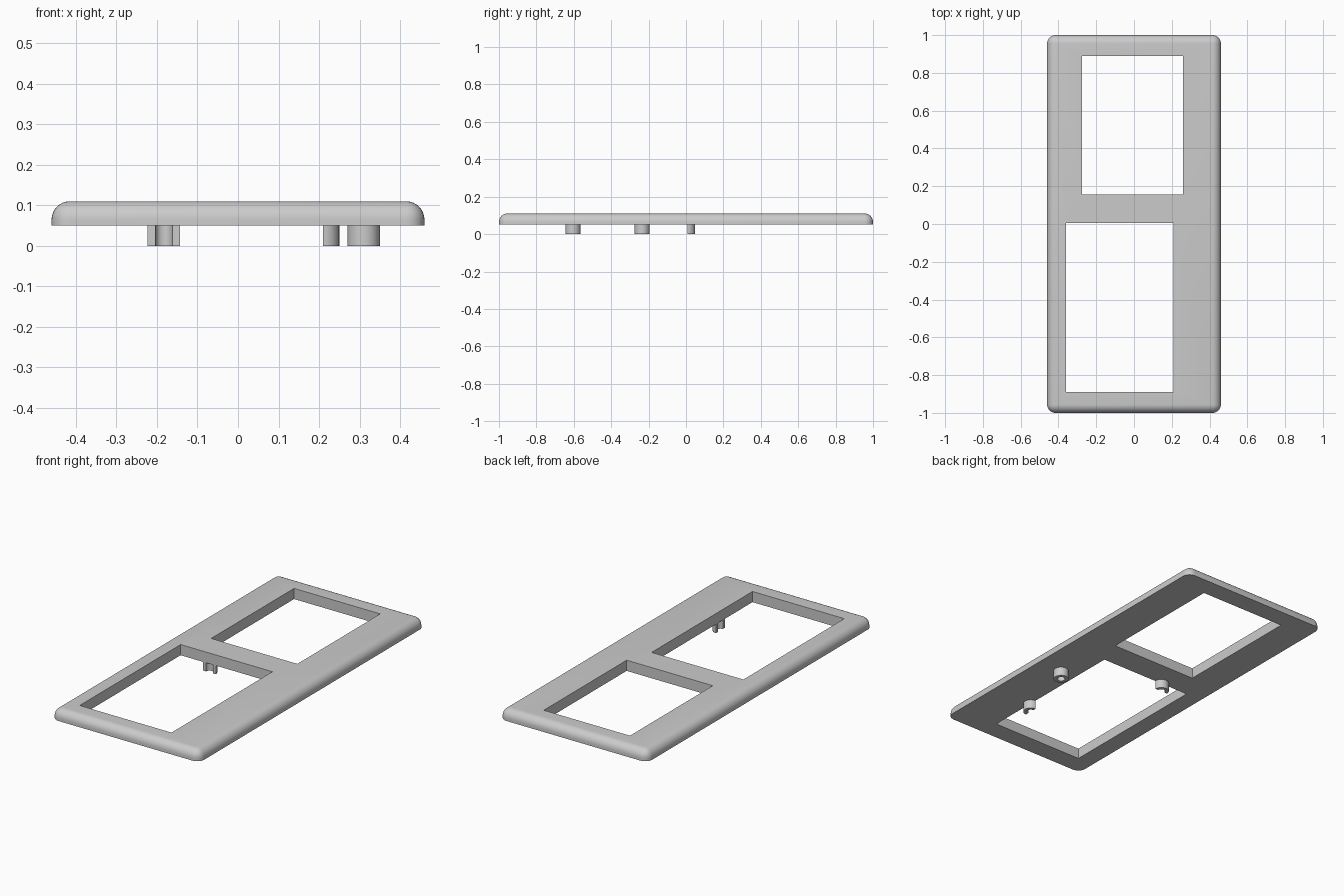
import bpy, bmesh
from math import cos, sin, pi, radians

cube = bpy.data.objects.get("Cube")
if cube:
    bpy.data.objects.remove(cube, do_unlink=True)

grey = bpy.data.materials.new("plain grey")
grey.use_nodes = True
colour = (0.6, 0.6, 0.6, 1)
grey.diffuse_color = colour
grey.node_tree.nodes["Principled BSDF"].inputs["Base Color"].default_value = colour

BASE, TOP, ROUND = 0.05, 0.11, 0.045


def add_object(name, bm):
    bmesh.ops.recalc_face_normals(bm, faces=bm.faces)
    mesh = bpy.data.meshes.new(name)
    bm.to_mesh(mesh)
    bm.free()
    mesh.materials.append(grey)
    obj = bpy.data.objects.new(name, mesh)
    bpy.context.collection.objects.link(obj)
    return obj


def box(x0, x1, y0, y1, z0, z1):
    bm = bmesh.new()
    bmesh.ops.create_cube(bm, size=1)
    for v in bm.verts:
        v.co = (x1 if v.co.x > 0 else x0, y1 if v.co.y > 0 else y0,
                z1 if v.co.z > 0 else z0)
    return bm


def smooth(obj):
    bpy.ops.object.select_all(action='DESELECT')
    obj.select_set(True)
    bpy.context.view_layer.objects.active = obj
    bpy.ops.object.shade_smooth_by_angle(angle=radians(30))


def tube(name, x, y, start=0, sweep=2 * pi, outer=0.04, inner=0.021):
    """Hollow post, whole or cut open, hanging below the plate."""
    bm = bmesh.new()
    steps = round(32 * sweep / (2 * pi))
    closed = sweep > 6
    rings = []
    for i in range(steps if closed else steps + 1):
        a = start + sweep * i / steps
        rings.append([bm.verts.new((x + r * cos(a), y + r * sin(a), z))
                      for r, z in ((inner, 0), (outer, 0), (outer, BASE), (inner, BASE))])
    pairs = list(zip(rings, rings[1:]))
    if closed:
        pairs.append((rings[-1], rings[0]))
    else:
        bm.faces.new(rings[0])
        bm.faces.new(rings[-1])
    for p, q in pairs:
        for k in range(4):
            n = (k + 1) % 4
            bm.faces.new((p[k], p[n], q[n], q[k]))
    smooth(add_object(name, bm))


# Plate with rounded corners and upper rim
bm = box(-0.46, 0.46, -1, 1, BASE, TOP)
edges = [e for e in bm.edges if max(v.co.z for v in e.verts) > BASE + 0.01]
bmesh.ops.bevel(bm, geom=edges, offset=ROUND, segments=8, profile=0.5, affect='EDGES')
plate = add_object("frame_plate", bm)

# Two window openings
windows = {"front_window_cutter": (-0.36, 0.21, -0.89, 0.005),
           "back_window_cutter": (-0.275, 0.26, 0.155, 0.89)}
for name, (x0, x1, y0, y1) in windows.items():
    cutter = add_object(name, box(x0, x1, y0, y1, -0.1, 0.3))
    mod = plate.modifiers.new(name, 'BOOLEAN')
    mod.operation, mod.solver, mod.object = 'DIFFERENCE', 'EXACT', cutter
    bpy.context.view_layer.objects.active = plate
    bpy.ops.object.modifier_apply(modifier=name)
    bpy.data.objects.remove(cutter, do_unlink=True)
smooth(plate)

# Mounting posts below the plate, two of them cut open at the window edge
tube("whole_post", 0.31, -0.235)
tube("side_half_post", 0.21, -0.605, start=-pi / 2, sweep=pi)
tube("middle_half_post", -0.183, 0.008, start=0, sweep=pi)
